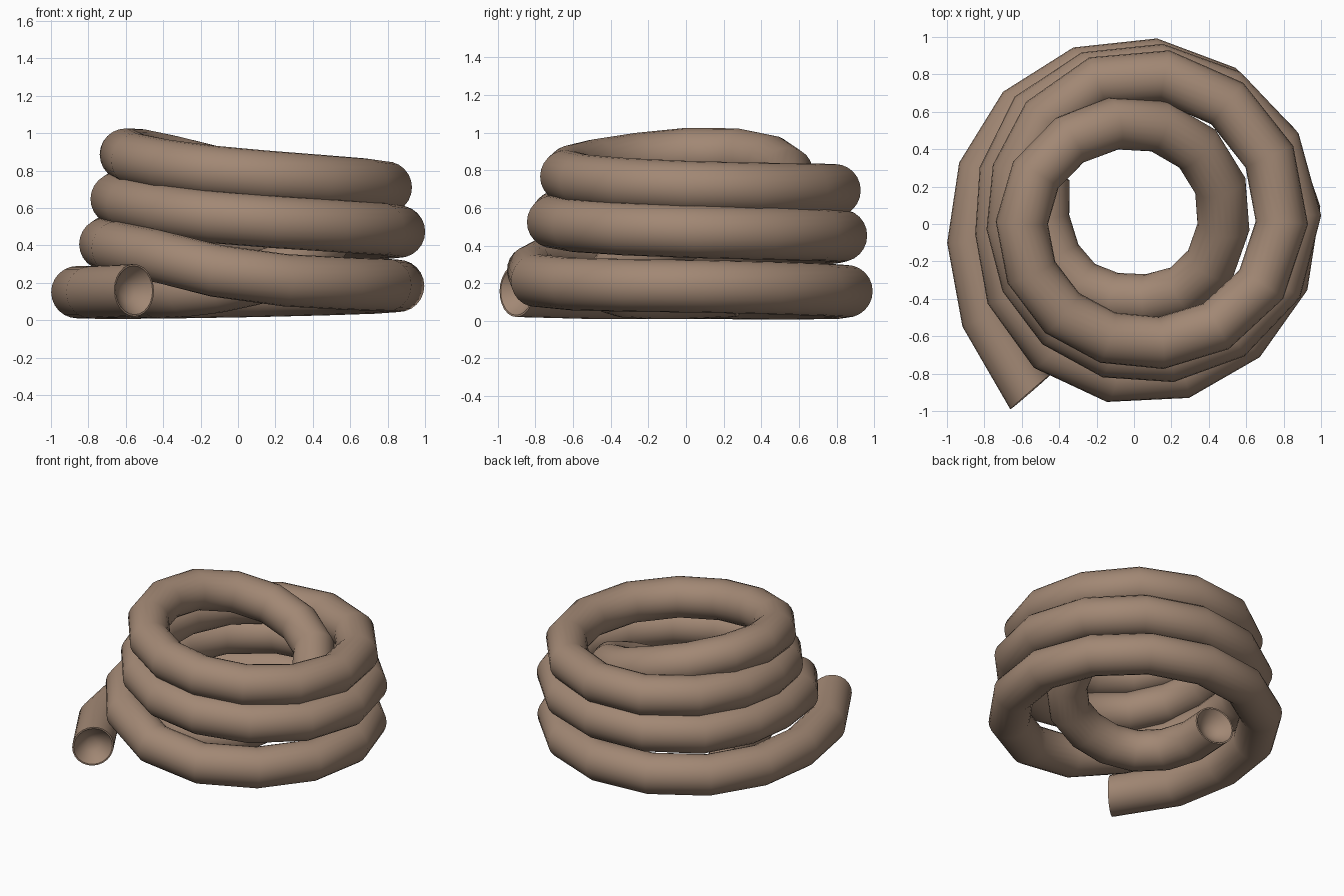
import bpy, bmesh, math
from mathutils import Vector

if "Cube" in bpy.data.objects:
    bpy.data.objects.remove(bpy.data.objects["Cube"])

TUBE_R, SIDES, STEP = 0.14, 24, 26

# Coil path as (angle in degrees, radius, height), wound clockwise and dropping inside at the top
keys = [(238.3, 1.057, .16), (216, .944, .15), (183, .86, .15), (135, .855, .147), (90, .86, .155),
        (45, .855, .17), (0, .86, .185), (-45, .84, .195), (-87, .83, .235), (-130, .79, .36),
        (-180, .71, .41), (-225, .79, .43), (-270, .83, .45), (-360, .86, .475), (-450, .71, .54),
        (-540, .65, .65), (-630, .80, .69), (-720, .79, .71), (-810, .635, .78), (-900, .60, .885),
        (-930, .585, .88), (-970, .55, .81), (-990, .545, .75), (-1040, .52, .60), (-1080, .48, .46),
        (-1125, .45, .30), (-1170, .41, .20), (-1215, .44, .155), (-1260, .48, .15), (-1289, .55, .16)]


def sample(a):
    """Smooth (Hermite) lookup of the path point at angle a."""
    i = 0
    while i < len(keys) - 2 and a < keys[i + 1][0]:
        i += 1

    def slope(j, c):
        p, q = keys[max(j - 1, 0)], keys[min(j + 1, len(keys) - 1)]
        return (q[c] - p[c]) / (q[0] - p[0])
    k0, k1 = keys[i], keys[i + 1]
    h = k1[0] - k0[0]
    t = (a - k0[0]) / h
    r, z = [(2*t**3 - 3*t**2 + 1) * k0[c] + (t**3 - 2*t**2 + t) * h * slope(i, c)
            + (3*t**2 - 2*t**3) * k1[c] + (t**3 - t**2) * h * slope(i + 1, c) for c in (1, 2)]
    return Vector((r * math.cos(math.radians(a)), r * math.sin(math.radians(a)), z))


start, end = keys[0][0], keys[-1][0]
n = round((start - end) / STEP)
angles = [start + (end - start) * i / n for i in range(n + 1)]

bm = bmesh.new()


def ring(centre, tangent, radius):
    side = tangent.cross(Vector((0, 0, 1))).normalized()
    up = side.cross(tangent).normalized()
    return [bm.verts.new(centre + radius * (side * math.cos(w) + up * math.sin(w)))
            for w in (2 * math.pi * s / SIDES for s in range(SIDES))]


def bridge(a, b):
    for s in range(SIDES):
        t = (s + 1) % SIDES
        bm.faces.new((a[s], a[t], b[t], b[s]))


# Tube body
frames = []
for a in angles:
    tangent = (sample(max(a - 3, end)) - sample(min(a + 3, start))).normalized()
    frames.append((sample(a), tangent))
rings = [ring(c, t, TUBE_R) for c, t in frames]
for a, b in zip(rings, rings[1:]):
    bridge(a, b)

# Dished ends
for rim, (c, t), inward in ((rings[0], frames[0], 1), (rings[-1], frames[-1], -1)):
    last = rim
    for scale, depth in ((.93, .0), (.75, .035), (.45, .07), (.2, .085)):
        nxt = ring(c + t * inward * depth, t, TUBE_R * scale)
        bridge(last, nxt)
        last = nxt
    bm.faces.new(last)

bmesh.ops.recalc_face_normals(bm, faces=bm.faces)
mesh = bpy.data.meshes.new("coiled_rope")
bm.to_mesh(mesh)
bm.free()
rope = bpy.data.objects.new("coiled_rope", mesh)
bpy.context.collection.objects.link(rope)

mat = bpy.data.materials.new("rope brown")
mat.diffuse_color = (0.36, 0.245, 0.175, 1)
mat.use_nodes = True
mat.node_tree.nodes["Principled BSDF"].inputs["Base Color"].default_value = mat.diffuse_color
mesh.materials.append(mat)

bpy.context.view_layer.objects.active = rope
rope.select_set(True)
bpy.ops.object.shade_smooth_by_angle(angle=math.radians(50))
